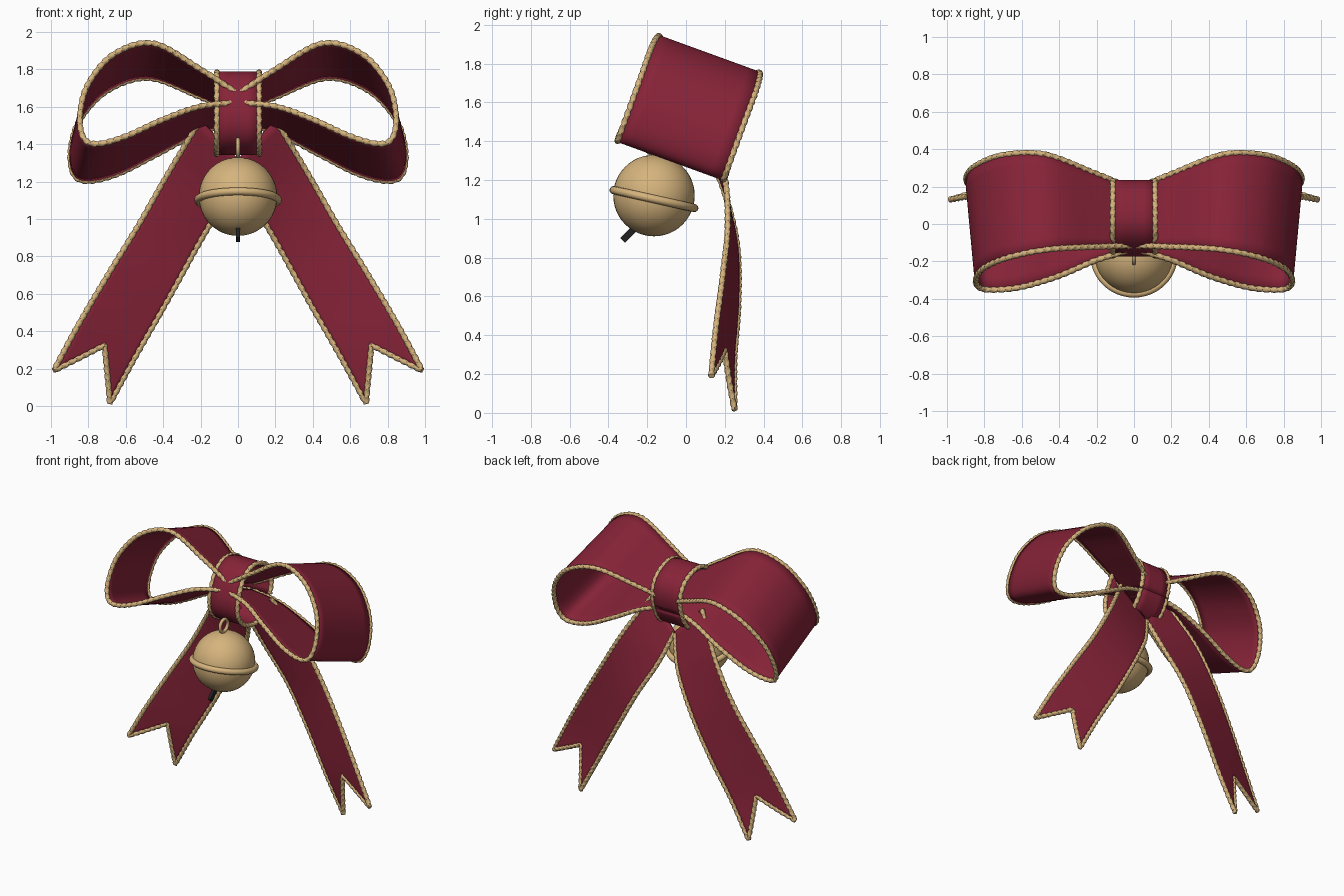
import bpy, bmesh, math
from mathutils import Vector, Matrix

if "Cube" in bpy.data.objects:
    bpy.data.objects.remove(bpy.data.objects["Cube"])


def material(name, rgb):
    m = bpy.data.materials.new(name)
    m.diffuse_color = (*rgb, 1)
    m.use_nodes = True
    m.node_tree.nodes["Principled BSDF"].inputs["Base Color"].default_value = m.diffuse_color
    return m


RED = material("wine_red", (0.242, 0.017, 0.040))
GOLD = material("soft_gold", (0.67, 0.456, 0.205))
BLACK = material("black", (0.015, 0.015, 0.015))


def finish(name, bm, mat, mirror=False, thickness=0):
    bmesh.ops.recalc_face_normals(bm, faces=bm.faces)
    me = bpy.data.meshes.new(name)
    bm.to_mesh(me)
    bm.free()
    me.materials.append(mat)
    ob = bpy.data.objects.new(name, me)
    bpy.context.collection.objects.link(ob)
    bpy.ops.object.select_all(action='DESELECT')
    ob.select_set(True)
    bpy.context.view_layer.objects.active = ob
    bpy.ops.object.shade_smooth_by_angle(angle=math.radians(45))
    if thickness:
        mod = ob.modifiers.new("Thickness", 'SOLIDIFY')
        mod.thickness, mod.offset = thickness, 0
    if mirror:
        mod = ob.modifiers.new("Mirror", 'MIRROR')
        mod.use_mirror_merge = False
    return ob


def spline(pts, t):
    """Smooth curve through pts, t in 0..1."""
    pts = [Vector(p) for p in pts]
    n = len(pts) - 1
    i = min(int(t * n), n - 1)
    f = t * n - i
    b, c = pts[i], pts[i + 1]
    a = pts[i - 1] if i else 2 * b - c
    d = pts[i + 2] if i + 2 <= n else 2 * c - b
    return 0.5 * (2 * b + (c - a) * f + (2 * a - 5 * b + 4 * c - d) * f ** 2
                  + (3 * b - a - 3 * c + d) * f ** 3)


def strip(name, rows, mirror=False, thickness=0.012):
    bm = bmesh.new()
    grid = [[bm.verts.new(p) for p in r] for r in rows]
    for r, q in zip(grid, grid[1:]):
        for j in range(len(r) - 1):
            bm.faces.new((r[j], r[j + 1], q[j + 1], q[j]))
    return finish(name, bm, RED, mirror, thickness)


def resample(path, step):
    out, left = [path[0]], step
    for a, b in zip(path, path[1:]):
        length, pos = (b - a).length, left
        while pos <= length:
            out.append(a.lerp(b, pos / length))
            pos += step
        left = pos - length
    return out


def rope(name, path, mirror=False, radius=0.017, sides=10, pitch=0.085, step=0.009):
    """Two-strand twisted cord swept along a path."""
    pts = resample(path, step)
    bm = bmesh.new()
    rings, normal = [], Vector((0.3, 0.5, 0.81))
    for i, p in enumerate(pts):
        tan = (pts[min(i + 1, len(pts) - 1)] - pts[max(i - 1, 0)]).normalized()
        normal = (normal - tan * normal.dot(tan)).normalized()
        side = tan.cross(normal)
        twist = 2 * math.pi * i * step / pitch
        ring = []
        for k in range(sides):
            a = 2 * math.pi * k / sides
            r = radius * (0.68 + 0.32 * abs(math.cos(a - twist)))
            ring.append(bm.verts.new(p + r * (math.cos(a) * normal + math.sin(a) * side)))
        rings.append(ring)
    for r, q in zip(rings, rings[1:]):
        for k in range(sides):
            bm.faces.new((r[k], r[(k + 1) % sides], q[(k + 1) % sides], q[k]))
    bm.faces.new(rings[0])
    bm.faces.new(rings[-1])
    return finish(name, bm, GOLD, mirror)


# Tilted frame of the bow: w runs across the ribbon, v runs upwards
C, S = math.cos(math.radians(20)), math.sin(math.radians(20))


def tilt(x, w, v):
    return Vector((x, C * w + S * v, C * v - S * w))


# Bow loops: profile (x, v, half width), flared towards the outer end
LOOP = [(0, 1.53, .16), (.2, 1.65, .21), (.45, 1.775, .27), (.66, 1.71, .29),
        (.80, 1.54, .29), (.845, 1.36, .29), (.825, 1.23, .29), (.75, 1.197, .29),
        (.6, 1.24, .29), (.4, 1.345, .265), (.2, 1.44, .21), (0, 1.48, .16)]


def loop_point(t, s):
    x, v, h = spline(LOOP, t)
    return tilt(x * (1.03 + 0.03 * s), -0.52 + h * s, v)


N = 80
strip("bow_loops", [[loop_point(i / N, j / 4 - 1) for j in range(9)] for i in range(N + 1)], True)
for s, label in ((-1, "front"), (1, "back")):
    rope("bow_trim_" + label, [loop_point(i / 150, s) for i in range(151)], True)

# Tails: outer and inner edges with a forked end
OUTER = [(.20, .10, 1.53), (.375, .195, 1.24), (.53, .215, .97), (.69, .19, .71),
         (.85, .155, .44), (.985, .13, .19)]
INNER = [(0, .13, 1.32), (.08, .21, 1.10), (.22, .265, .85), (.38, .27, .56),
         (.54, .25, .28), (.685, .25, .015)]


def tail_point(t, s):
    t *= 1 - 0.175 * (1 - abs(2 * s - 1))
    return spline(OUTER, t).lerp(spline(INNER, t), s)


strip("tails", [[tail_point(i / 32, j / 12) for j in range(13)] for i in range(33)], True)
edge = [tail_point(i / 60, 0) for i in range(61)]
edge += [tail_point(1, j / 12) for j in range(1, 12)]
edge += [tail_point(1 - i / 60, 1) for i in range(61)]
rope("tail_trim", edge, True)


# Knot: rounded band around the middle
def knot_point(a, x):
    w = math.copysign(abs(math.cos(a)) ** 0.85, math.cos(a))
    v = math.copysign(abs(math.sin(a)) ** 0.85, math.sin(a))
    return tilt(x, -0.507 + 0.19 * w, 1.482 + 0.215 * v)


turn = [2 * math.pi * i / 48 for i in range(49)]
strip("knot", [[knot_point(a, x) for x in (-.11, -.05, 0, .05, .11)] for a in turn])
rope("knot_trim", [knot_point(a, 0.113) for a in turn], True)


# Bell with rim, hanger and clapper
def torus(name, centre, rot, major, minor, squash=1):
    bpy.ops.mesh.primitive_torus_add(location=centre, rotation=rot, major_radius=major,
                                     minor_radius=minor, major_segments=48, minor_segments=12)
    ob = bpy.context.object
    ob.name = name
    ob.scale.z = squash
    ob.data.materials.append(GOLD)
    bpy.ops.object.shade_smooth_by_angle(angle=math.radians(60))


BELL = Vector((0, -0.165, 1.12))
bm = bmesh.new()
bmesh.ops.create_uvsphere(bm, u_segments=40, v_segments=24, radius=0.21,
                          matrix=Matrix.Translation(BELL))
finish("bell", bm, GOLD)
torus("bell_rim", BELL - Vector((0, 0, 0.018)), (math.radians(-12.5), 0, 0), 0.213, 0.021)
torus("bell_hanger", (0, -0.165, 1.38), (0, math.pi / 2, 0), 0.044, 0.012)

bm = bmesh.new()
bmesh.ops.create_cube(bm, size=1, matrix=Matrix.Translation((0, -0.28, 0.935))
                      @ Matrix.Rotation(math.radians(-45), 4, 'X')
                      @ Matrix.Diagonal((0.022, 0.035, 0.13, 1)))
finish("clapper", bm, BLACK)
